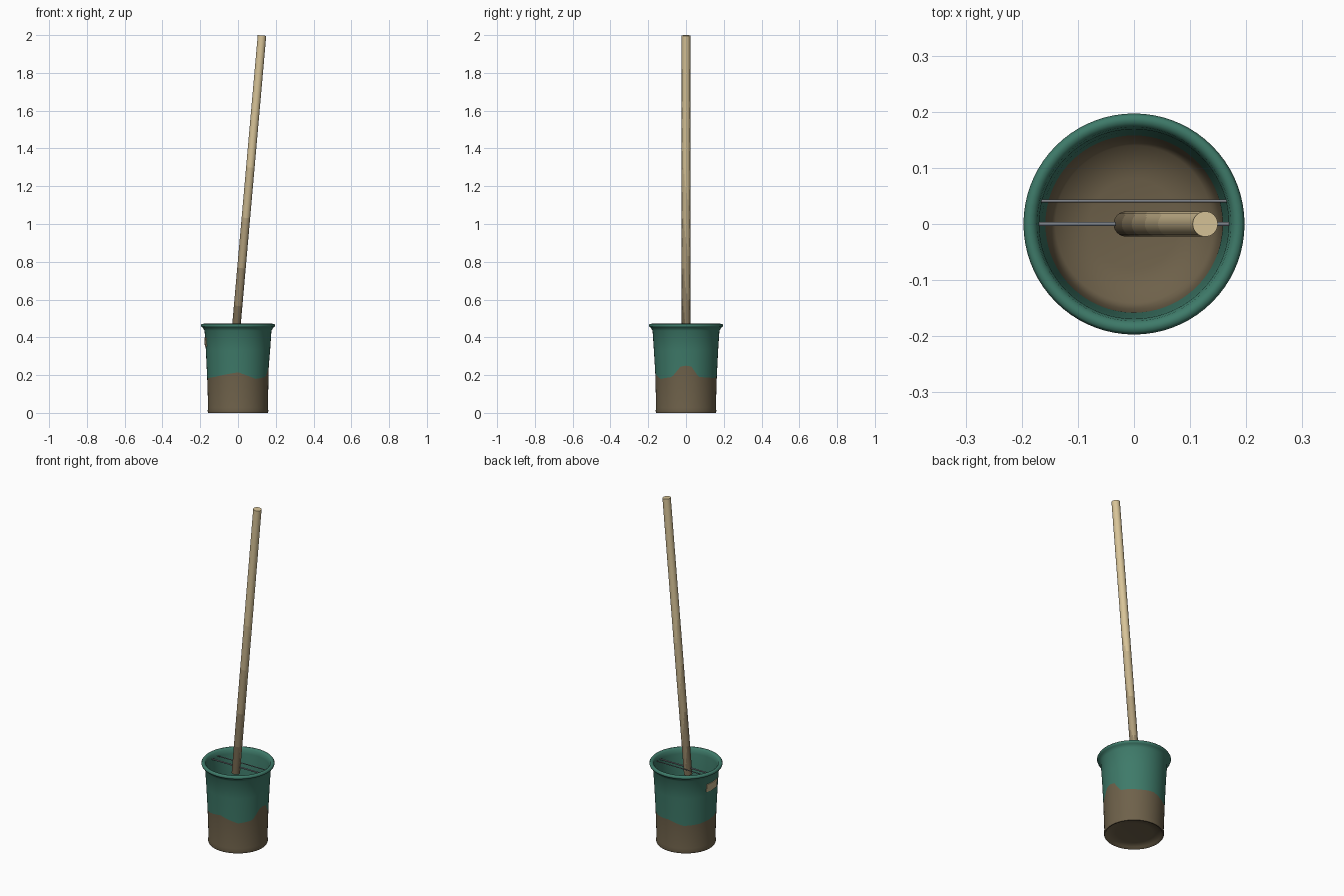
import bpy, bmesh, math
from mathutils import Vector

if "Cube" in bpy.data.objects:
    bpy.data.objects.remove(bpy.data.objects["Cube"])


def srgb(name, r, g, b):
    m = bpy.data.materials.new(name)
    lin = [((c / 255 + 0.055) / 1.055) ** 2.4 for c in (r, g, b)]
    m.diffuse_color = (*lin, 1)
    m.use_nodes = True
    m.node_tree.nodes["Principled BSDF"].inputs["Base Color"].default_value = m.diffuse_color
    return m


green = srgb("green plastic", 62, 122, 105)
mud = srgb("dried mud", 110, 97, 74)
grey = srgb("grey metal", 122, 126, 132)
wood = [srgb("clean wood", 216, 196, 152), srgb("worn wood", 198, 179, 139),
        srgb("dusty wood", 174, 156, 121), srgb("dirty wood", 146, 130, 101),
        srgb("muddy wood", 118, 104, 80)]


def finish(name, bm, mats, angle=40):
    bmesh.ops.recalc_face_normals(bm, faces=bm.faces)
    me = bpy.data.meshes.new(name)
    bm.to_mesh(me)
    bm.free()
    for m in mats:
        me.materials.append(m)
    ob = bpy.data.objects.new(name, me)
    bpy.context.collection.objects.link(ob)
    bpy.ops.object.select_all(action='DESELECT')
    bpy.context.view_layer.objects.active = ob
    ob.select_set(True)
    bpy.ops.object.shade_smooth_by_angle(angle=math.radians(angle))
    return ob


# Height of the muddy stain around the bucket: (degrees, z)
STAIN = [(0, .25), (10, .245), (24, .19), (60, .185), (90, .19), (120, .165),
         (150, .17), (180, .18), (220, .19), (270, .215), (305, .18),
         (333, .19), (350, .245), (360, .25)]


def stain(deg):
    for (a, za), (b, zb) in zip(STAIN, STAIN[1:]):
        if a <= deg <= b:
            return za + (zb - za) * (deg - a) / (b - a)


# Bucket: lathe from underside to rim to inner floor; z None is the stain edge
PROFILE = [(0, .014), (.10, .014), (.146, .010), (.152, 0), (.158, 0), (.161, .010),
           (.158, .028), (.163, None), (.170, .33), (.177, .435), (.187, .452),
           (.194, .455), (.197, .463), (.192, .471), (.182, .472), (.173, .464),
           (.169, .44), (.164, .33), (.158, None), (.152, .065), (.140, .036),
           (.08, .023), (0, .020)]
N = 72
edges = [i for i, p in enumerate(PROFILE) if p[1] is None]
bm = bmesh.new()
rows = []
for r, z in PROFILE:
    if r == 0:
        rows.append([bm.verts.new((0, 0, z))] * N)
        continue
    row = []
    for k in range(N):
        a = 2 * math.pi * k / N
        h = stain(360 * k / N) if z is None else z
        row.append(bm.verts.new((r * math.cos(a), r * math.sin(a), h)))
    rows.append(row)
for i in range(len(rows) - 1):
    for k in range(N):
        j = (k + 1) % N
        quad = [rows[i][k], rows[i][j], rows[i + 1][j], rows[i + 1][k]]
        f = bm.faces.new(list(dict.fromkeys(quad)))
        f.material_index = 0 if edges[0] <= i < edges[1] else 1
finish("bucket", bm, [green, mud], 60)

# Handle: leaning pole, dirtier toward the bucket and cleaner on the back right
bottom, top = Vector((-.014, 0, .40)), Vector((.127, 0, 1.998))
axis = (top - bottom).normalized()
u = Vector((0, 1, 0)).cross(axis)
v = Vector((0, 1, 0))
R, S, ROWS = .0225, 32, 48
bm = bmesh.new()
rings = []
for i in range(ROWS + 1):
    c = bottom.lerp(top, i / ROWS)
    rings.append([bm.verts.new(c + R * (math.cos(t) * u + math.sin(t) * v))
                  for t in (2 * math.pi * k / S for k in range(S))])
for i in range(ROWS):
    for k in range(S):
        j = (k + 1) % S
        f = bm.faces.new((rings[i][k], rings[i][j], rings[i + 1][j], rings[i + 1][k]))
        t = 2 * math.pi * (k + .5) / S
        h = f.calc_center_median().z + .2 * max(0, .6 * math.cos(t) + .8 * math.sin(t))
        f.material_index = sum(h < lim for lim in (1.3, 1.02, .78, .57))
bm.faces.new(rings[0]).material_index = 4
bm.faces.new(rings[-1]).material_index = 0
finish("handle", bm, wood)


# Cross bars inside the rim that hold the handle
def bar(name, y, z, r):
    bm = bmesh.new()
    bmesh.ops.create_cone(bm, cap_ends=True, segments=12, radius1=r, radius2=r, depth=.342)
    for w in bm.verts:
        w.co = Vector((w.co.z, w.co.y + y, w.co.x + z))
    finish(name, bm, [grey])


bar("centre_bar", 0, .44, .004)
bar("rear_bar", .041, .445, .0025)

# Curved label plate on the left side
bm = bmesh.new()
cols = []
for k in range(9):
    a = math.pi + math.radians(-16 + 4 * k)
    cols.append([bm.verts.new((r * math.cos(a), r * math.sin(a), z))
                 for r, z in ((.1715, .352), (.1755, .352), (.1785, .398), (.174, .398))])
for p, q in zip(cols, cols[1:]):
    for i in range(4):
        j = (i + 1) % 4
        bm.faces.new((p[i], p[j], q[j], q[i]))
bm.faces.new(cols[0])
bm.faces.new(cols[-1])
finish("side_label", bm, [wood[1]])
